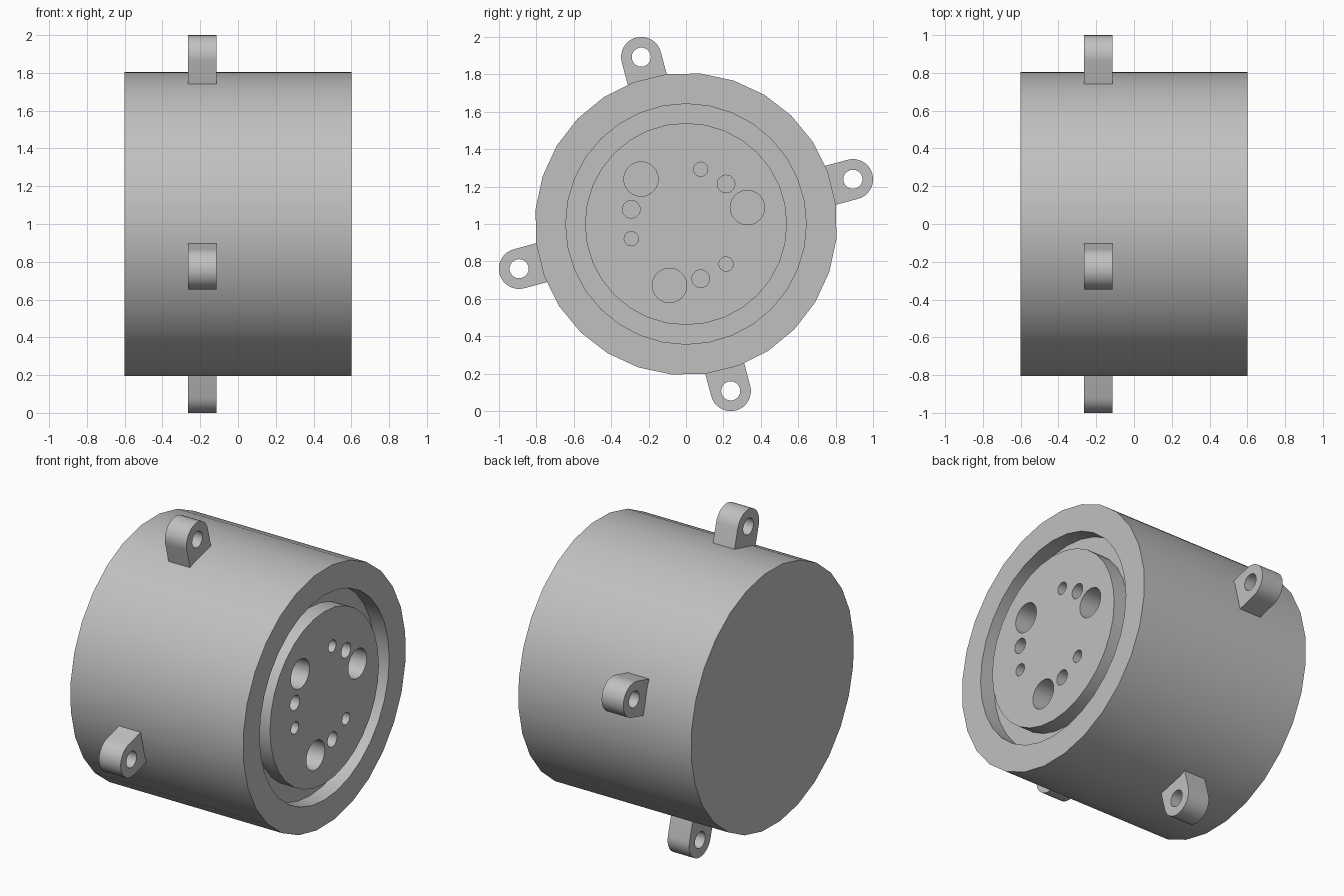
import bpy
import bmesh
from math import cos, sin, radians, pi

if "Cube" in bpy.data.objects:
    bpy.data.objects.remove(bpy.data.objects["Cube"], do_unlink=True)

CENTRE_Z = 1.0
FACE_X = 0.6

grey = bpy.data.materials.new("plain grey")
grey.use_nodes = True
colour = (0.53, 0.53, 0.53, 1)
grey.diffuse_color = colour
grey.node_tree.nodes["Principled BSDF"].inputs["Base Color"].default_value = colour


def polar(radius, degrees):
    a = radians(degrees)
    return radius * cos(a), radius * sin(a)


def circle(radius, sides, centre=(0, 0), phase=0):
    points = []
    for i in range(sides):
        y, z = polar(radius, phase + 360 * i / sides)
        points.append((centre[0] + y, centre[1] + z))
    return points


def prism(name, outline, x0, x1):
    """Extrude a (y, z) outline around the drum axis from x0 to x1."""
    bm = bmesh.new()
    base = bm.faces.new([bm.verts.new((x0, y, z + CENTRE_Z)) for y, z in outline])
    out = bmesh.ops.extrude_face_region(bm, geom=[base])
    top = [v for v in out["geom"] if isinstance(v, bmesh.types.BMVert)]
    bmesh.ops.translate(bm, verts=top, vec=(x1 - x0, 0, 0))
    bmesh.ops.recalc_face_normals(bm, faces=bm.faces)
    mesh = bpy.data.meshes.new(name)
    bm.to_mesh(mesh)
    bm.free()
    mesh.materials.append(grey)
    obj = bpy.data.objects.new(name, mesh)
    bpy.context.collection.objects.link(obj)
    return obj


def activate(obj):
    bpy.ops.object.select_all(action="DESELECT")
    obj.select_set(True)
    bpy.context.view_layer.objects.active = obj


def cut(target, cutter):
    cutter.hide_render = True
    activate(target)
    mod = target.modifiers.new("cut", "BOOLEAN")
    mod.operation = "DIFFERENCE"
    mod.solver = "EXACT"
    mod.object = cutter
    bpy.ops.object.modifier_apply(modifier=mod.name)
    bpy.data.objects.remove(cutter, do_unlink=True)


def smooth(obj):
    activate(obj)
    bpy.ops.object.shade_smooth_by_angle(angle=radians(30))


# Drum body
drum = prism("drum_body", circle(0.808, 28, phase=7.3), -FACE_X, FACE_X)

# Ring groove in the end face
groove = prism("groove_cutter", circle(0.643, 32), FACE_X - 0.1, FACE_X + 0.1)
cut(groove, prism("groove_core", circle(0.54, 32), 0, 1))
cut(drum, groove)

# Three-fold pattern of sockets: radius, distance from axis, first angle
for radius, reach, start in ((0.092, 0.34, 15), (0.047, 0.303, 45), (0.038, 0.303, 75)):
    for turn in range(3):
        spot = polar(reach, start + 120 * turn)
        cut(drum, prism("socket_cutter", circle(radius, 24, spot), FACE_X - 0.2, FACE_X + 0.1))
smooth(drum)

# Four mounting lugs with round ends and eyelets
LUG_REACH, LUG_RADIUS = 0.924, 0.108
for i in range(4):
    angle = 15 + 90 * i
    u = polar(1, angle)
    v = polar(1, angle + 90)
    local = [(0.77, -LUG_RADIUS)]
    for step in range(17):
        y, z = polar(LUG_RADIUS, -90 + 180 * step / 16)
        local.append((LUG_REACH + y, z))
    local.append((0.77, LUG_RADIUS))
    outline = [(a * u[0] + b * v[0], a * u[1] + b * v[1]) for a, b in local]
    lug = prism(f"mounting_lug_{i + 1}", outline, -0.265, -0.115)
    cut(lug, prism("eyelet_cutter", circle(0.051, 24, polar(LUG_REACH, angle)), -0.4, 0))
    smooth(lug)
